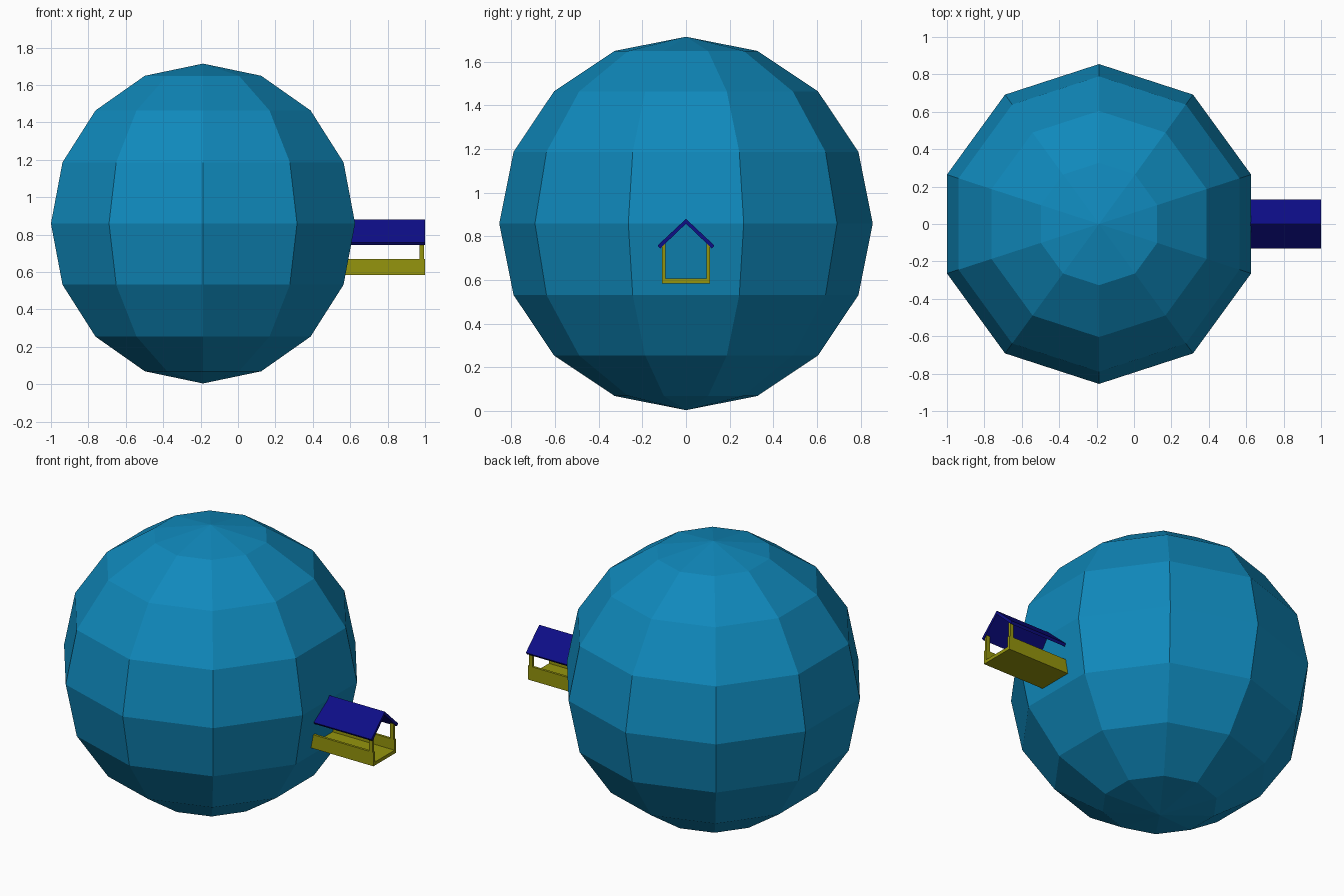
import bpy, bmesh, math
from mathutils import Vector

if "Cube" in bpy.data.objects:
    bpy.data.objects.remove(bpy.data.objects["Cube"])


def material(name, rgb):
    m = bpy.data.materials.new(name)
    m.diffuse_color = (*rgb, 1)
    m.use_nodes = True
    m.node_tree.nodes["Principled BSDF"].inputs["Base Color"].default_value = m.diffuse_color
    return m


def finish(bm, name, mat):
    bmesh.ops.recalc_face_normals(bm, faces=bm.faces)
    me = bpy.data.meshes.new(name)
    bm.to_mesh(me)
    bm.free()
    me.materials.append(mat)
    ob = bpy.data.objects.new(name, me)
    bpy.context.collection.objects.link(ob)
    return ob


def extrude_x(name, profile, x0, x1, mat):
    """Closed (y, z) profile swept along x."""
    bm = bmesh.new()
    face = bm.faces.new([bm.verts.new((x0, y, z)) for y, z in profile])
    geom = bmesh.ops.extrude_face_region(bm, geom=[face])["geom"]
    moved = [v for v in geom if isinstance(v, bmesh.types.BMVert)]
    bmesh.ops.translate(bm, verts=moved, vec=(x1 - x0, 0, 0))
    return finish(bm, name, mat)


blue = material("blue", (0.005, 0.25, 0.5))
navy = material("navy", (0.004, 0.004, 0.24))
olive = material("olive", (0.3, 0.3, 0.004))

# Faceted ball: 10 sides, 8 bands, a corner pointing along y
R, SIDES, BANDS = 0.855, 10, 8
centre = Vector((-0.187, 0, 0.859))
bm = bmesh.new()
arc = [bm.verts.new(centre + R * Vector((0, math.sin(a), -math.cos(a))))
       for a in (math.pi * i / BANDS for i in range(BANDS + 1))]
edges = [bm.edges.new(pair) for pair in zip(arc, arc[1:])]
bmesh.ops.spin(bm, geom=arc + edges, cent=centre, axis=(0, 0, 1),
               angle=math.tau, steps=SIDES, use_merge=False)
bmesh.ops.remove_doubles(bm, verts=bm.verts, dist=1e-4)
finish(bm, "faceted_ball", blue)

# Open tray: floor with two low side walls, rooted in the ball
INNER, OUTER = 0.45, 1.0
half = [(0.11, 0.585), (0.11, 0.67), (0.095, 0.67), (0.095, 0.606)]
tray = half + [(-y, z) for y, z in reversed(half)]
extrude_x("tray", tray, INNER, OUTER, olive)

# Corner posts at both ends of the tray
for end, x in (("inner", INNER + 0.01), ("outer", 0.97)):
    for side, s in (("front", -1), ("back", 1)):
        post = [(s * 0.11, 0.66), (s * 0.11, 0.76),
                (s * 0.095, 0.772), (s * 0.095, 0.66)]
        extrude_x(f"{end}_{side}_post", post, x, x + 0.024, olive)

# Gabled roof
roof = [(0, 0.88), (0.13, 0.758), (0.119, 0.744), (0, 0.858),
        (-0.119, 0.744), (-0.13, 0.758)]
extrude_x("gabled_roof", roof, INNER, OUTER, navy)
